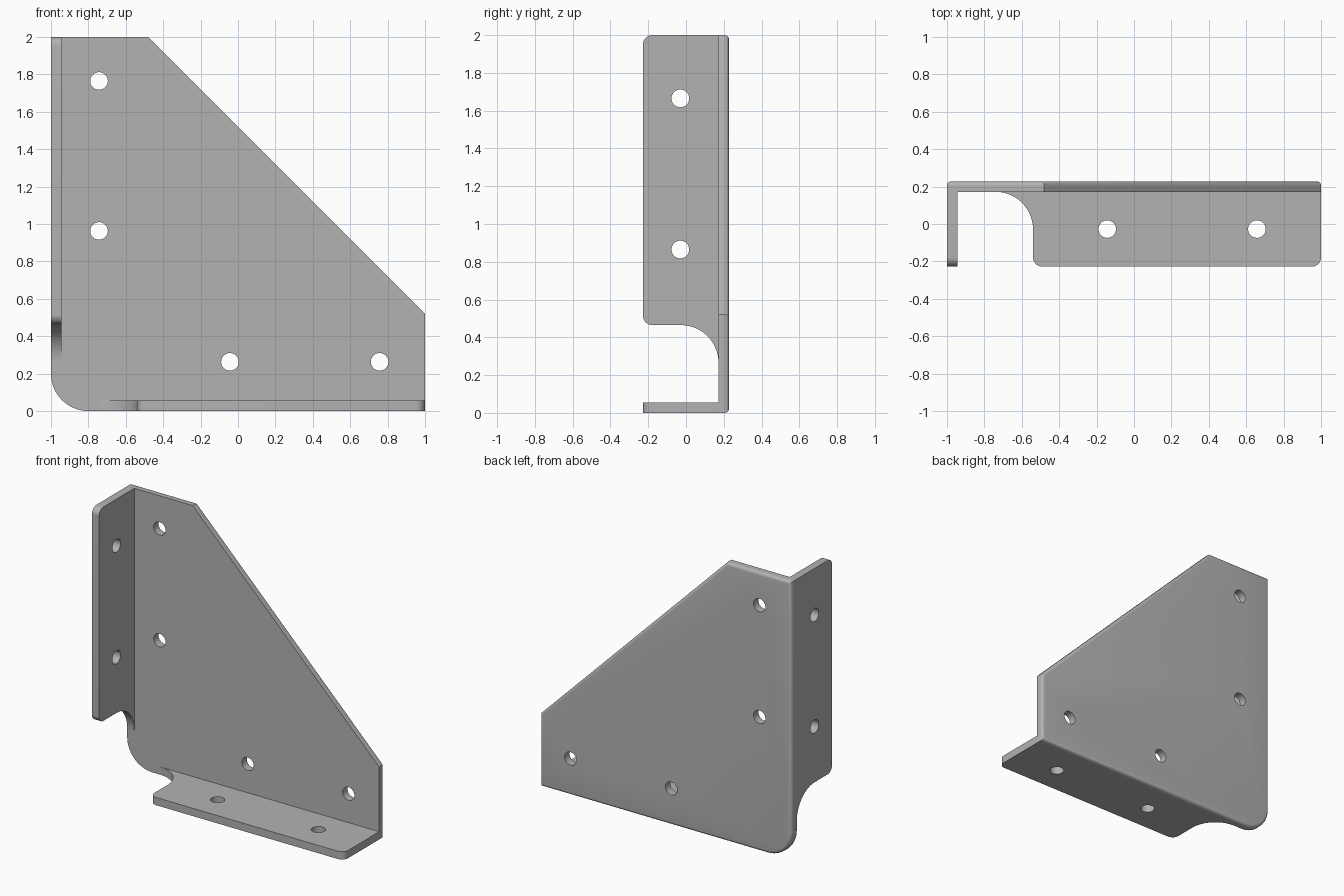
import bpy
import bmesh
from math import cos, pi, sin
from mathutils import Vector

cube = bpy.data.objects.get("Cube")
if cube:
    bpy.data.objects.remove(cube, do_unlink=True)

THICK = 0.056          # sheet thickness
BACK = 0.228           # half of the overall depth
INNER = BACK - THICK   # front surface of the gusset plate
HOLE = 0.047           # bolt hole radius
CUT = 0.2              # relief and outer corner radius
ROUND = 0.05           # flange corner radius

steel = bpy.data.materials.new("grey_steel")
steel.use_nodes = True
steel.diffuse_color = (0.45, 0.45, 0.45, 1)
steel.node_tree.nodes["Principled BSDF"].inputs["Base Color"].default_value = (0.45, 0.45, 0.45, 1)


def rounded(corners, steps=14):
    """Outline from (u, v, radius) right-angle corners."""
    pts = []
    for i, (u, v, r) in enumerate(corners):
        p = Vector((u, v))
        if r == 0:
            pts.append(p)
            continue
        a = (Vector(corners[i - 1][:2]) - p).normalized() * r
        b = (Vector(corners[(i + 1) % len(corners)][:2]) - p).normalized() * r
        for k in range(steps + 1):
            t = k / steps * pi / 2
            pts.append(p + a * (1 - sin(t)) + b * (1 - cos(t)))
    return [p for i, p in enumerate(pts) if (p - pts[i - 1]).length > 1e-5]


def circle(u, v, r, n=32):
    return [Vector((u + r * cos(2 * pi * k / n), v + r * sin(2 * pi * k / n))) for k in range(n)]


def sheet(name, outline, holes, place, push, back_round=0):
    """Extrude an outline along push, optionally round its far rim, drill holes."""
    def solid(label, loops, start, depth, rim=0):
        bm = bmesh.new()
        for loop in loops:
            face = bm.faces.new([bm.verts.new(place(*p) + start) for p in loop])
            geom = bmesh.ops.extrude_face_region(bm, geom=[face], use_keep_orig=True)["geom"]
            moved = [g for g in geom if isinstance(g, bmesh.types.BMVert)]
            bmesh.ops.translate(bm, verts=moved, vec=depth)
            if rim:
                edges = [g for g in geom if isinstance(g, bmesh.types.BMEdge)]
                bmesh.ops.bevel(bm, geom=edges, offset=rim, segments=5,
                                profile=0.5, affect='EDGES')
        bmesh.ops.recalc_face_normals(bm, faces=bm.faces)
        mesh = bpy.data.meshes.new(label)
        bm.to_mesh(mesh)
        bm.free()
        mesh.materials.append(steel)
        obj = bpy.data.objects.new(label, mesh)
        bpy.context.collection.objects.link(obj)
        return obj

    part = solid(name, [outline], Vector(), push, back_round)
    drill = solid(name + "_drill", [circle(u, v, HOLE) for u, v in holes], -push, push * 3)
    mod = part.modifiers.new("bolt_holes", 'BOOLEAN')
    mod.object, mod.operation, mod.solver = drill, 'DIFFERENCE', 'EXACT'
    bpy.ops.object.select_all(action='DESELECT')
    bpy.context.view_layer.objects.active = part
    part.select_set(True)
    bpy.ops.object.modifier_apply(modifier=mod.name)
    bpy.data.objects.remove(drill, do_unlink=True)
    bpy.ops.object.shade_smooth_by_angle(angle=pi / 6)


# Gusset plate with sloping edge and rounded back rim
sheet("gusset_plate",
      rounded([(-1, 2, 0), (-0.48, 2, 0), (1, 0.52, 0), (1, 0, 0), (-1, 0, CUT)]),
      [(-0.743, 1.765), (-0.743, 0.963), (-0.043, 0.263), (0.757, 0.263)],
      lambda x, z: Vector((x, INNER, z)), Vector((0, THICK, 0)), 0.023)

# Upright side flange with curved relief near the corner
sheet("side_flange",
      rounded([(INNER, 2, 0), (-BACK, 2, ROUND), (-BACK, 0.465, ROUND),
               (INNER, 0.465, CUT), (INNER, 0.465 - CUT, 0)]),
      [(-0.03, 1.665), (-0.03, 0.865)],
      lambda y, z: Vector((-1, y, z)), Vector((THICK, 0, 0)))

# Base flange with matching relief
sheet("base_flange",
      rounded([(1, INNER, 0), (1, -BACK, ROUND), (-0.54, -BACK, ROUND),
               (-0.54, INNER, CUT), (-0.54 - CUT, INNER, 0)]),
      [(-0.143, -0.027), (0.657, -0.027)],
      lambda x, y: Vector((x, y, 0)), Vector((0, 0, THICK)))
